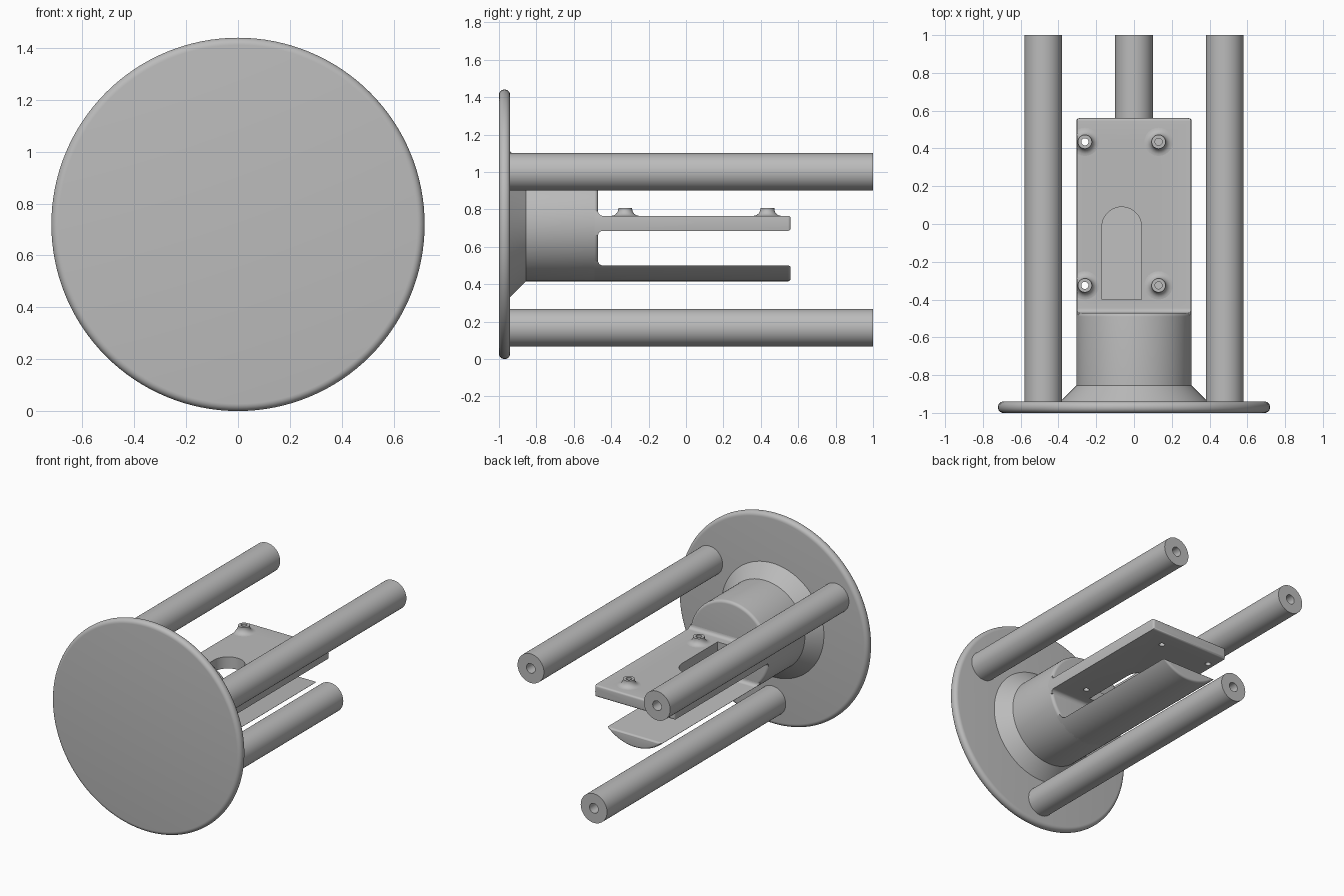
import bpy, bmesh
from math import sin, cos, pi, radians
from mathutils import Vector

if "Cube" in bpy.data.objects:
    bpy.data.objects.remove(bpy.data.objects["Cube"])

grey = bpy.data.materials.new("plain grey")
grey.use_nodes = True
colour = (0.5, 0.5, 0.5, 1)
grey.diffuse_color = colour
grey.node_tree.nodes["Principled BSDF"].inputs["Base Color"].default_value = colour

CZ = 0.72          # height of the main axis
HUB_R = 0.305
BACK, REAR = -0.47, 0.56   # hub end and arm ends along y
parts = []


def finish(name, bm):
    bmesh.ops.remove_doubles(bm, verts=bm.verts, dist=1e-5)
    bmesh.ops.recalc_face_normals(bm, faces=bm.faces)
    mesh = bpy.data.meshes.new(name)
    bm.to_mesh(mesh)
    bm.free()
    mesh.materials.append(grey)
    obj = bpy.data.objects.new(name, mesh)
    bpy.context.collection.objects.link(obj)
    parts.append(obj)
    return obj


def arc(cx, cy, r, a0, a1, n=6):
    angles = [radians(a0 + (a1 - a0) * i / n) for i in range(n + 1)]
    return [(cx + r * cos(a), cy + r * sin(a)) for a in angles]


def lathe(name, profile, centre, axis="y", steps=96, closed=False, min_x=None):
    """Turn (radius, distance) points about an axis through the centre."""
    bm = bmesh.new()
    rings = []
    for i in range(steps):
        c, s = cos(2 * pi * i / steps), sin(2 * pi * i / steps)
        ring = []
        for r, d in profile:
            off = Vector((r * c, d, r * s) if axis == "y" else (r * c, r * s, d))
            p = Vector(centre) + off
            if min_x is not None:
                p.x = max(p.x, min_x)
            ring.append(bm.verts.new(p))
        rings.append(ring)
    count = len(profile)
    for i in range(steps):
        a, b = rings[i], rings[(i + 1) % steps]
        for j in range(count if closed else count - 1):
            k = (j + 1) % count
            quad = [a[j], a[k], b[k], b[j]]
            if profile[j][0] == 0:
                quad = [a[j], a[k], b[k]]
            elif profile[k][0] == 0:
                quad = [a[j], a[k], b[j]]
            bm.faces.new(quad)
    return finish(name, bm)


def prism(name, outline, place, lo, hi):
    """Extrude a 2D outline between lo and hi."""
    bm = bmesh.new()
    face = bm.faces.new([bm.verts.new(place(u, v, lo)) for u, v in outline])
    out = bmesh.ops.extrude_face_region(bm, geom=[face])
    top = [e for e in out["geom"] if isinstance(e, bmesh.types.BMVert)]
    bmesh.ops.translate(bm, verts=top, vec=Vector(place(0, 0, hi)) - Vector(place(0, 0, lo)))
    return finish(name, bm)


def cut(obj, cutter, operation):
    mod = obj.modifiers.new("cut", "BOOLEAN")
    mod.operation, mod.solver, mod.object = operation, "EXACT", cutter
    bpy.context.view_layer.update()
    graph = bpy.context.evaluated_depsgraph_get()
    mesh = bpy.data.meshes.new_from_object(obj.evaluated_get(graph))
    obj.modifiers.clear()
    obj.data = mesh
    parts.remove(cutter)
    bpy.data.objects.remove(cutter)


# Round front plate with a rolled edge
lathe("front_disc", [(0, -1)] + arc(0.692, -0.972, 0.028, -90, 0)
      + arc(0.692, -0.968, 0.028, 0, 90) + [(0, -0.94)], (0, 0, CZ), steps=128)

# Hub with conical foot and softened rim
lathe("hub", [(0, -0.95), (0.39, -0.95), (0.39, -0.94), (HUB_R, -0.855)]
      + arc(HUB_R - 0.02, BACK - 0.02, 0.02, 0, 90) + [(0, BACK)], (0, 0, CZ))

# Three posts with blind screw holes
for name, x, z in (("left_post", 0.48, 1.0), ("right_post", -0.48, 1.0),
                   ("lower_post", 0, 0.167)):
    lathe(name, [(0, -0.95), (0.1, -0.95), (0.1, 1), (0.033, 1), (0.033, 0.7), (0, 0.7)],
          (x, 0, z), steps=48)


# Arms: side profiles trimmed to the hub's round section
def round_bar():
    return lathe("round_bar", [(0, -0.5), (HUB_R, -0.5)]
                 + arc(HUB_R - 0.015, REAR - 0.015, 0.015, 0, 90) + [(0, REAR)], (0, 0, CZ))


def side(u, v, w):
    return (w, u, v)


def level(u, v, w):
    return (u, v, w)


F, B = 0.025, 0.015          # fillet at the hub, rounding at the arm ends
LOW, TOP, SHELF = 0.685, 0.765, 0.5
plate = prism("upper_plate",
              [(-0.55, LOW - F)] + arc(BACK + F, LOW - F, F, 180, 90)
              + arc(REAR - B, LOW + B, B, -90, 0) + arc(REAR - B, TOP - B, B, 0, 90)
              + arc(BACK + F, TOP + F, F, 270, 180) + [(-0.55, TOP + F)], side, -0.4, 0.4)
cut(plate, round_bar(), "INTERSECT")

shelf = prism("lower_shelf",
              [(-0.55, 0.35), (0.7, 0.35), (REAR, 0.4)] + arc(REAR - B, SHELF - B, B, 0, 90)
              + arc(BACK + F, SHELF + F, F, 270, 180) + [(-0.55, SHELF + F)], side, -0.4, 0.4)
cut(shelf, round_bar(), "INTERSECT")

# Arched opening through the upper plate
slot = prism("slot_cutter", [(-0.17, -0.4), (0.04, -0.4)]
             + arc(-0.065, -0.015, 0.105, 0, 180, 24), level, 0.6, 0.85)
cut(plate, slot, "DIFFERENCE")

# Flared standoffs with through holes
HOLE = 0.019
for row, y in (("front", -0.325), ("rear", 0.435)):
    for hand, x in (("right", -0.26), ("left", 0.13)):
        drill = prism("drill", arc(x, y, HOLE, 0, 345, 23), level, 0.6, 0.85)
        cut(plate, drill, "DIFFERENCE")
        lathe(f"{row}_{hand}_standoff",
              [(HOLE, 0.76), (HOLE, 0.808), (0.037, 0.808)]
              + arc(0.075, 0.803, 0.038, 180, 270) + [(0.075, 0.76)],
              (x, y, 0), "z", 24, True, -0.301)

# Smooth shading with crisp edges
bpy.ops.object.select_all(action="DESELECT")
for obj in parts:
    obj.select_set(True)
bpy.context.view_layer.objects.active = parts[0]
bpy.ops.object.shade_smooth_by_angle(angle=radians(30))
